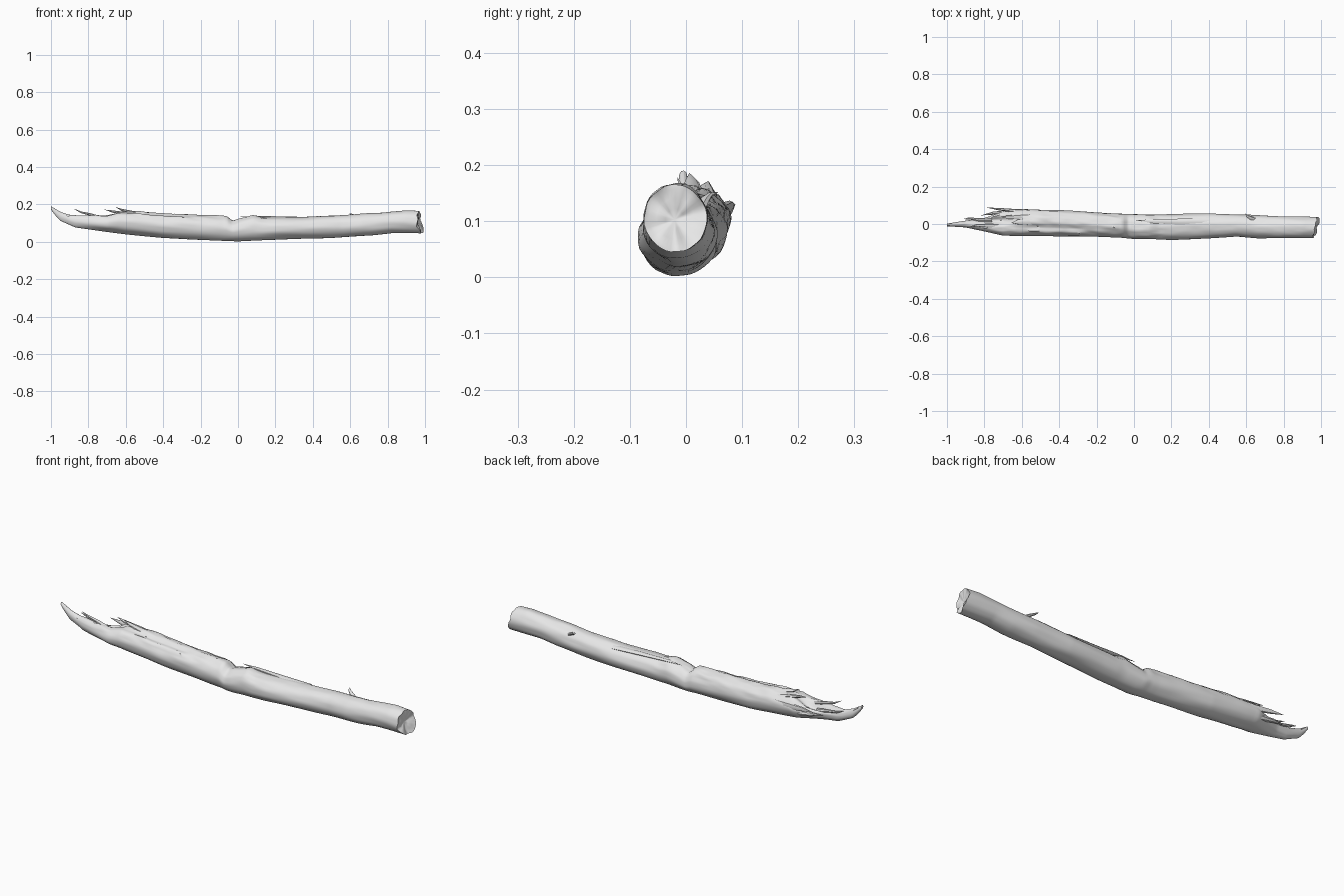
import bpy, bmesh, math
from mathutils import Vector, noise

if "Cube" in bpy.data.objects:
    bpy.data.objects.remove(bpy.data.objects["Cube"])

wood = bpy.data.materials.new("pale_grey_wood")
wood.diffuse_color = (0.8, 0.8, 0.8, 1)
wood.use_nodes = True
wood.node_tree.nodes["Principled BSDF"].inputs["Base Color"].default_value = wood.diffuse_color


def finish(name, bm, angle):
    bmesh.ops.recalc_face_normals(bm, faces=bm.faces)
    me = bpy.data.meshes.new(name)
    bm.to_mesh(me)
    bm.free()
    ob = bpy.data.objects.new(name, me)
    bpy.context.collection.objects.link(ob)
    me.materials.append(wood)
    bpy.ops.object.select_all(action='DESELECT')
    ob.select_set(True)
    bpy.context.view_layer.objects.active = ob
    bpy.ops.object.shade_smooth_by_angle(angle=math.radians(angle))
    return ob


def loft(bm, rings):
    """Skin closed rings of points and close both ends with a fan."""
    rows = [[bm.verts.new(p) for p in r] for r in rings]
    n = len(rows[0])
    for a, b in zip(rows, rows[1:]):
        for i in range(n):
            j = (i + 1) % n
            bm.faces.new((a[i], a[j], b[j], b[i]))
    return rows


def fan(bm, row, tip):
    c = bm.verts.new(tip)
    for i in range(len(row)):
        bm.faces.new((row[i], row[(i + 1) % len(row)], c))


def profile(points, x):
    for (x0, v0), (x1, v1) in zip(points, points[1:]):
        if x <= x1:
            return v0 + (v1 - v0) * max(0, (x - x0) / (x1 - x0))
    return points[-1][1]


# Outline of the log: underside, upper side, front side, back side
under = [(-1, .172), (-.98, .145), (-.95, .112), (-.87, .076), (-.6, .04), (-.4, .02), (-.15, .007),
         (0, .002), (.2, .01), (.45, .02), (.72, .033), (.82, .045), (1, .045)]
upper = [(-1, .19), (-.95, .16), (-.9, .142), (-.8, .145), (-.7, .148), (-.64, .165), (-.5, .16),
         (-.35, .148), (-.1, .139), (-.06, .135), (-.03, .11), (0, .122), (.08, .143), (.13, .131),
         (.35, .132), (.6, .145), (.75, .155), (.9, .168), (1, .163)]
front = [(-1, -.012), (-.9, -.018), (-.82, -.035), (-.7, -.062), (-.4, -.065), (-.08, -.07),
         (0, -.08), (.2, -.086), (.4, -.076), (.55, -.067), (.66, -.077), (1, -.075)]
back = [(-1, .002), (-.9, .018), (-.8, .032), (-.73, .055), (-.66, .08), (-.4, .075),
        (-.1, .055), (.1, .05), (.4, .056), (.6, .05), (.8, .04), (1, .036)]

SIDES, STEPS = 40, 170
rings = []
for s in range(STEPS + 1):
    x = -1 + 1.97 * s / STEPS
    z0, z1, y0, y1 = (profile(p, x) for p in (under, upper, front, back))
    ring = []
    for i in range(SIDES):
        a = math.tau * i / SIDES
        c, d = math.cos(a), math.sin(a)
        # long grain ripples, stronger on the weathered upper side
        top = max(0, d)
        grain = noise.noise((x * 5, c * 2.2, d * 2.2)) * .05
        rough = noise.noise((x * 14, c * 5, d * 5 + 7)) * .10 * top * (1 if x < .15 else .3)
        k = 1 + grain + rough
        y = (y0 + y1) / 2 + c * k * (y1 - y0) / 2
        z = (z0 + z1) / 2 + d * k * (z1 - z0) / 2
        # split hollow in the broken end
        hollow = math.exp(-((x + .74) / .09) ** 2) * math.exp(-((y - .02) / .022) ** 2)
        z -= .04 * top * hollow
        # shallow trench along the upper front of the weathered half
        trench = math.exp(-((x + .45) / .2) ** 2) * math.exp(-((a - 1.95) / .17) ** 2)
        z -= .012 * trench
        # slanted ragged break on the butt end
        w = max(0, (x - .85) / .12)
        shift = .2 * (y + .05) + .018 * noise.noise((y * 30, z * 30, 3))
        if z < .09:
            shift += .016 * (.09 - z) / .04
        ring.append((x + w * (shift - .008), y, max(z, 0)))
    rings.append(ring)

bm = bmesh.new()
rows = loft(bm, rings)
fan(bm, rows[0], (-1, -.005, .185))
# uneven broken face with a raised rim
last, mid = rows[-1], Vector((.966, -.02, .103))
for f in (.85, .6, .3):
    inner = []
    for v in rows[-1]:
        p = mid.lerp(v.co, f)
        p.x += .010 * noise.noise((p.y * 30, p.z * 30, 1)) - .008 * (1 - f)
        inner.append(bm.verts.new(p))
    for i in range(SIDES):
        j = (i + 1) % SIDES
        bm.faces.new((last[i], last[j], inner[j], inner[i]))
    last = inner
fan(bm, last, mid - Vector((.008, 0, 0)))
finish("log_body", bm, 50)


def splinter(name, path, width, thick):
    """Flat tapered sliver along a path, thick at the root and sharp at the tip."""
    bm = bmesh.new()
    pts = [Vector(p) for p in path]
    out = []
    for i, p in enumerate(pts[:-1]):
        k = 1 - .75 * i / (len(pts) - 1)
        along = (pts[i + 1] - p).normalized()
        side = along.cross(Vector((0, 0, 1))).normalized()
        up = side.cross(along)
        out.append([p + side * math.cos(t) * width * k + up * math.sin(t) * thick * k
                    for t in (math.tau * j / 7 for j in range(7))])
    rows = loft(bm, out)
    fan(bm, rows[-1], pts[-1])
    bm.faces.new(rows[0])
    finish(name, bm, 40)


# Splinters around the broken end
splinter("upper_splinter", [(-.72, -.012, .125), (-.79, -.008, .146), (-.84, -.008, .158), (-.88, -.015, .178)], .013, .009)
splinter("end_splinter", [(-.76, .02, .11), (-.83, .022, .125), (-.88, .03, .135), (-.915, .026, .148)], .012, .01)
splinter("tip_splinter", [(-.84, -.005, .11), (-.91, -.006, .133), (-.96, 0, .158), (-.99, .002, .182)], .013, .01)
splinter("back_splinter", [(-.5, .058, .11), (-.64, .07, .118), (-.72, .079, .126), (-.79, .088, .13)], .014, .022)
splinter("back_low_splinter", [(-.58, .05, .085), (-.68, .058, .09), (-.75, .058, .1), (-.82, .046, .108)], .018, .02)
splinter("crest_splinter", [(-.42, .012, .135), (-.54, .012, .152), (-.62, .01, .17), (-.655, .006, .186)], .026, .012)
splinter("crest_back_splinter", [(-.5, .04, .13), (-.6, .038, .15), (-.67, .036, .162), (-.715, .04, .172)], .02, .012)
splinter("front_splinter", [(-.42, -.036, .125), (-.54, -.042, .126), (-.62, -.045, .128), (-.68, -.046, .132)], .012, .012)
# Raised bark strip behind the notch and the small twig stub
splinter("bark_strip", [(.4, .012, .122), (.25, .012, .128), (.1, .014, .134), (.01, .02, .134)], .022, .01)
splinter("twig_stub", [(.65, .022, .122), (.625, .032, .137), (.605, .043, .147), (.595, .058, .152)], .014, .009)
